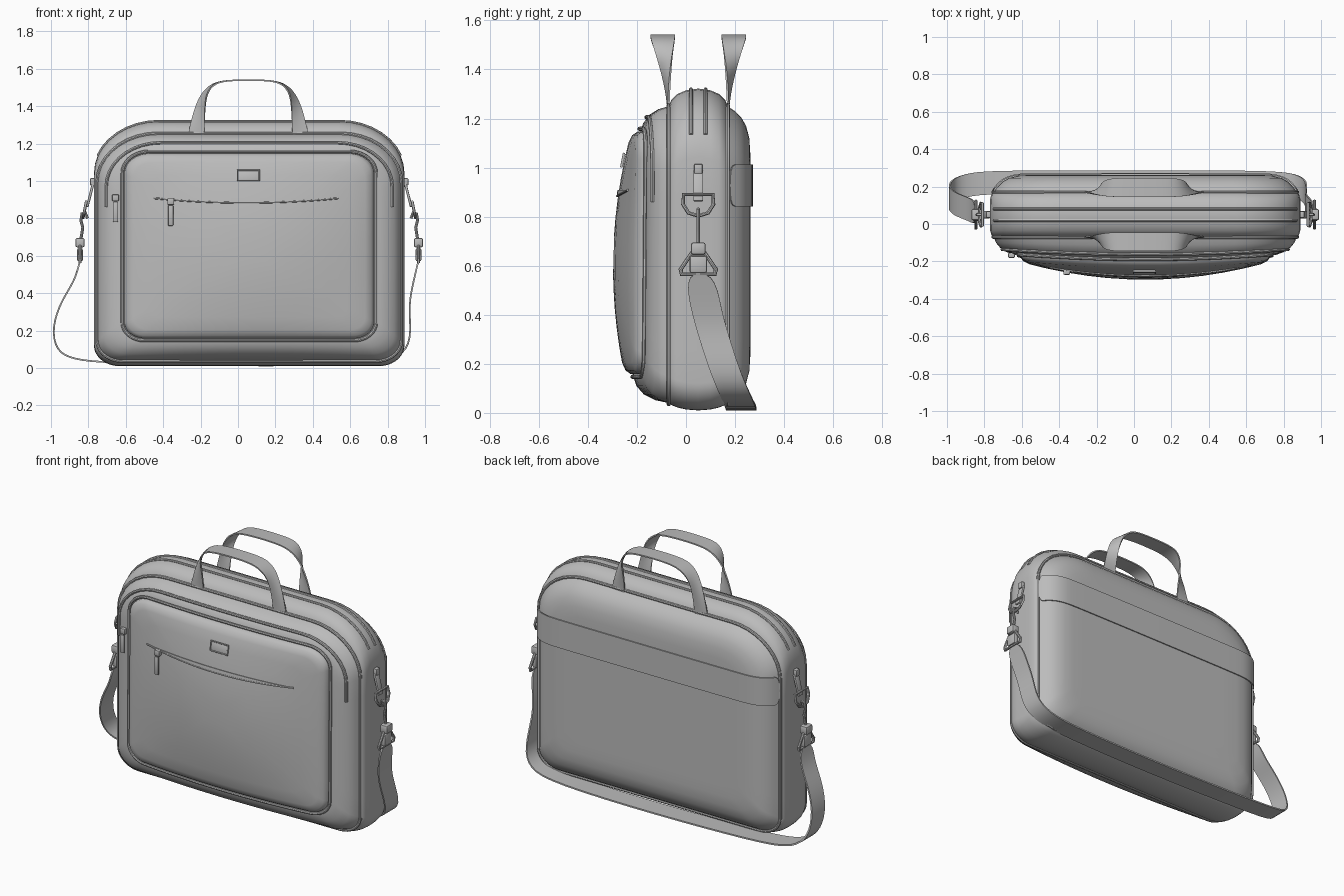
import bpy, bmesh, math
from mathutils import Vector

if "Cube" in bpy.data.objects:
    bpy.data.objects.remove(bpy.data.objects["Cube"])

grey = bpy.data.materials.new("grey fabric")
grey.use_nodes = True
COL = (0.5, 0.5, 0.5, 1)
grey.diffuse_color = COL
grey.node_tree.nodes["Principled BSDF"].inputs["Base Color"].default_value = COL

CX = 0.06          # centre of the bag body
made = []


def register(name, data):
    ob = bpy.data.objects.new(name, data)
    bpy.context.collection.objects.link(ob)
    data.materials.append(grey)
    made.append(ob)
    return ob


def finish(name, bm):
    bmesh.ops.recalc_face_normals(bm, faces=bm.faces)
    me = bpy.data.meshes.new(name)
    bm.to_mesh(me)
    bm.free()
    return register(name, me)


def outline(hw, z0, z1, rt, rb, n=9):
    """Rounded rectangle as (x, z), starting at the bottom centre."""
    arcs = []
    for sx, cz, r, a0 in ((1, z0 + rb, rb, -90), (1, z1 - rt, rt, 0),
                          (-1, z1 - rt, rt, 90), (-1, z0 + rb, rb, 180)):
        rx = r * 1.25
        arc = []
        for i in range(n + 1):
            a = math.radians(a0 + 90 * i / n)
            arc.append((CX + sx * (hw - rx) + rx * math.cos(a), cz + r * math.sin(a)))
        arcs.append(arc)
    start = [(CX, z0)]
    chain = [start] + arcs + [start]
    pts = []
    for a, b in zip(chain, chain[1:]):
        pts += a
        for i in range(1, 7):
            t = i / 7
            pts.append(tuple(p + (q - p) * t for p, q in zip(a[-1], b[0])))
    return pts


def loft(name, rings, shift=lambda x, z, y: 0, cap=False):
    """Join (outline, y) rings; cap the last one with concentric rings."""
    rings = list(rings)
    if cap:
        pts, y = rings[-1]
        mz = (min(p[1] for p in pts) + max(p[1] for p in pts)) / 2
        for s in (0.85, 0.68, 0.5, 0.32, 0.15):
            rings.append(([(CX + (x - CX) * s, mz + (z - mz) * s) for x, z in pts], y))
    bm = bmesh.new()
    loops = [[bm.verts.new((x, y + shift(x, z, y), z)) for x, z in pts] for pts, y in rings]
    for a, b in zip(loops, loops[1:]):
        for i in range(len(a)):
            j = (i + 1) % len(a)
            bm.faces.new((a[i], a[j], b[j], b[i]))
    if cap:
        bm.faces.new(loops[-1])
    return finish(name, bm)


def ribbon(name, edge_a, edge_b, thick=0.008, levels=2):
    bm = bmesh.new()
    a = [bm.verts.new(p) for p in edge_a]
    b = [bm.verts.new(p) for p in edge_b]
    for i in range(len(a) - 1):
        bm.faces.new((a[i], a[i + 1], b[i + 1], b[i]))
    ob = finish(name, bm)
    ob.modifiers.new("curve", "SUBSURF").levels = levels
    sol = ob.modifiers.new("thickness", "SOLIDIFY")
    sol.thickness, sol.offset = thick, 0
    return ob


def tube(name, pts, r, cyclic=False):
    cu = bpy.data.curves.new(name, "CURVE")
    cu.dimensions, cu.bevel_depth, cu.bevel_resolution = "3D", r, 2
    cu.use_fill_caps = True
    sp = cu.splines.new("POLY")
    sp.points.add(len(pts) - 1)
    for p, co in zip(sp.points, pts):
        p.co = (*co, 1)
    sp.use_cyclic_u = cyclic
    return register(name, cu)


def box(name, loc, size, rx=0, ry=0, bevel=0.005):
    bm = bmesh.new()
    bmesh.ops.create_cube(bm, size=1)
    bmesh.ops.scale(bm, vec=size, verts=bm.verts)
    ob = finish(name, bm)
    ob.location, ob.rotation_euler = loc, (rx, ry, 0)
    bev = ob.modifiers.new("bevel", "BEVEL")
    bev.width, bev.segments = bevel, 2
    return ob


# Surface rules for the bulging front
def front_bulge(x, z, y):
    k = min(1, max(0, (-0.07 - y) / 0.08))
    u = (x - CX) / 0.8
    return -k * max(0, 1 - u * u) * (0.07 - 0.028 * z)


def pocket_bulge(x, z, y):
    u, v = (x - CX) / 0.67, (z - 0.652) / 0.4975
    return front_bulge(x, z, y) - 0.06 * max(0, 1 - u * u) * max(0, 1 - v * v)


def pocket_y(x, z):
    return -0.185 + pocket_bulge(x, z, -0.185)


def panel(i):
    return outline(0.81 - i, 0.04 + i, 1.25 - i, 0.26 - i * 0.6, 0.11 - i * 0.2)


# Gusset with rounded top
GUSSET = [(-0.07, .81, .04, 1.25), (-0.06, .822, .032, 1.275), (-0.035, .829, .022, 1.3),
          (0, .83, .014, 1.315), (0.05, .83, .01, 1.322), (0.1, .83, .014, 1.315),
          (0.135, .829, .022, 1.3), (0.16, .822, .032, 1.275), (0.17, .81, .04, 1.25)]
loft("gusset", [(outline(hw, z0, z1, 0.28, 0.11), y) for y, hw, z0, z1 in GUSSET])

# Front and back panels
FRONT = [(-0.07, 0), (-0.10, .012), (-0.125, .035), (-0.142, .07), (-0.15, .11)]
BACK = [(0.17, 0), (0.2, .02), (0.225, .045), (0.245, .08), (0.258, .13), (0.262, .19)]
loft("front_panel", [(panel(i), y) for y, i in FRONT], front_bulge, cap=True)
loft("back_panel", [(panel(i), y) for y, i in BACK], cap=True)

# Front pocket
POCKET = [(-0.13, 0), (-0.16, .004), (-0.177, .018), (-0.185, .05)]
loft("front_pocket", [(outline(.67 - i, .155 + i, 1.15 - i, .11 - i * .5, .09 - i * .5), y)
                      for y, i in POCKET], pocket_bulge, cap=True)

# Piping around seams and pocket
for name, y in (("front_piping", -0.07), ("back_piping", 0.17)):
    tube(name, [(x, y, z) for x, z in panel(-0.004)], 0.009, True)
tube("pocket_piping", [(x, -0.152 + front_bulge(x, z, -0.152), z)
                       for x, z in outline(.678, .147, 1.158, .115, .095)], 0.009, True)

# Zips: two on the top of the gusset, one over the front compartment
for name, y in (("top_zip_front", 0.02), ("top_zip_back", 0.08)):
    tube(name, [(x, y, z) for x, z in outline(.83, .01, 1.319, 0.28, 0.11) if z > 1.12], 0.008)
tube("compartment_zip", [(x, -0.133 + front_bulge(x, z, -0.133), z)
                         for x, z in panel(0.045) if z > 0.78], 0.009)

# Pocket zip opening
xs = [-0.45 + 0.99 * i / 16 for i in range(17)]


def slit(drop):
    pts = []
    for x in xs:
        z = 0.908 - drop * (1 - ((x - 0.045) / 0.495) ** 2)
        pts.append((x, pocket_y(x, z) - 0.003, z))
    return pts


ribbon("pocket_zip", slit(0), slit(0.024), 0.006, 1)
tube("pocket_zip_lip", slit(0.024), 0.005)

# Zip pulls
for name, x, z, y in (("pocket", -0.36, 0.89, pocket_y(-0.36, 0.89)), ("compartment", -0.655, 0.91, -0.155)):
    box(name + "_zip_slider", (x, y - 0.012, z), (0.036, 0.025, 0.035))
    box(name + "_zip_pull", (x, y - 0.022, z - 0.075), (0.028, 0.01, 0.11))

# Blank badge frame
by = pocket_y(0.055, 1.03)
box("badge_plate", (0.055, by - 0.002, 1.03), (0.115, 0.009, 0.052), rx=-0.2, bevel=0.002)
tube("badge_frame", [(0.055 + sx * 0.058, by - 0.007 + 0.2 * sz * 0.027, 1.03 + sz * 0.027)
                     for sx, sz in ((-1, -1), (1, -1), (1, 1), (-1, 1))], 0.005, True)

# Carry handles: ribbons twisting from upright legs to a flat grip
OUTER = [(.33, -.072, 1.22), (.315, -.07, 1.28), (.29, -.065, 1.38), (.25, -.055, 1.47),
         (.19, -.045, 1.525), (.10, -.045, 1.54)]
INNER = [(.235, -.072, 1.22), (.235, -.075, 1.28), (.232, -.095, 1.38), (.225, -.125, 1.47),
         (.18, -.145, 1.525), (.10, -.145, 1.54)]


def arch(edge, flip):
    half = [(d, 0.1 - y if flip else y, z) for d, y, z in edge]
    return [(0.055 - d, y, z) for d, y, z in half] + [(0.055 + d, y, z) for d, y, z in half[::-1]]


for name, flip in (("front_handle", False), ("back_handle", True)):
    ribbon(name, arch(OUTER, flip), arch(INNER, flip))

# Luggage sleeve band across the back
wrap = [(0.81 - i + 0.006, y + 0.007) for y, i in BACK]
path = [(CX - d, y) for d, y in wrap] + [(CX, 0.27)] + [(CX + d, y) for d, y in wrap[::-1]]
ribbon("sleeve_band", [(x, y, 1.012) for x, y in path], [(x, y, 0.842) for x, y in path], 0.007)

# Shoulder strap lying behind the bag
STRAP = [(-.845, .055, .575), (-.87, .075, .47), (-.945, .1, .36), (-.995, .135, .22), (-.975, .18, .09),
         (-.88, .215, .045), (-.7, .225, .027), (0, .225, .01), (.7, .225, .018), (.87, .21, .055),
         (.93, .165, .15), (.912, .11, .32), (.93, .08, .43), (.965, .055, .575)]
ribbon("shoulder_strap", [(x, y - 0.062, z) for x, y, z in STRAP], [(x, y + 0.062, z) for x, y, z in STRAP], 0.009)

# Strap hardware on both sides
HY = 0.05
for side, s in (("right", -1), ("left", 1)):
    X = CX + s * 0.83
    box(side + "_ring_tab", (X + s * 0.02, HY, 0.925), (0.014, 0.04, 0.13), ry=-s * 0.25)
    box(side + "_tab_stud", (X + s * 0.008, HY, 0.995), (0.026, 0.034, 0.04))
    ring = [(-.06, .89), (.06, .89), (.062, .85), (.04, .815), (0, .803), (-.04, .815), (-.062, .85)]
    tube(side + "_d_ring", [(X + s * (0.045 + (0.87 - z) * 0.2), HY + y, z) for y, z in ring], 0.008, True)
    tube(side + "_hook", [(X + s * d, HY, z) for d, z in ((.035, .8), (.045, .83), (.065, .825), (.07, .79),
                                                        (.06, .75), (.07, .69))], 0.008)
    box(side + "_clip", (X + s * 0.075, HY, 0.67), (0.05, 0.06, 0.05), bevel=0.01)
    loop = [(-.028, .65), (.028, .65), (.072, .585), (.068, .566), (-.068, .566), (-.072, .585)]
    tube(side + "_strap_loop", [(X + s * 0.075, HY + y, z) for y, z in loop], 0.009, True)
    box(side + "_strap_end", (X + s * 0.075, HY, 0.605), (0.03, 0.07, 0.07), bevel=0.008)

# Apply modifiers and shade smooth with sharp creases
bpy.ops.object.select_all(action="DESELECT")
for ob in made:
    ob.select_set(True)
bpy.context.view_layer.objects.active = made[0]
bpy.ops.object.convert(target="MESH")
bpy.ops.object.shade_smooth_by_angle(angle=math.radians(40))
